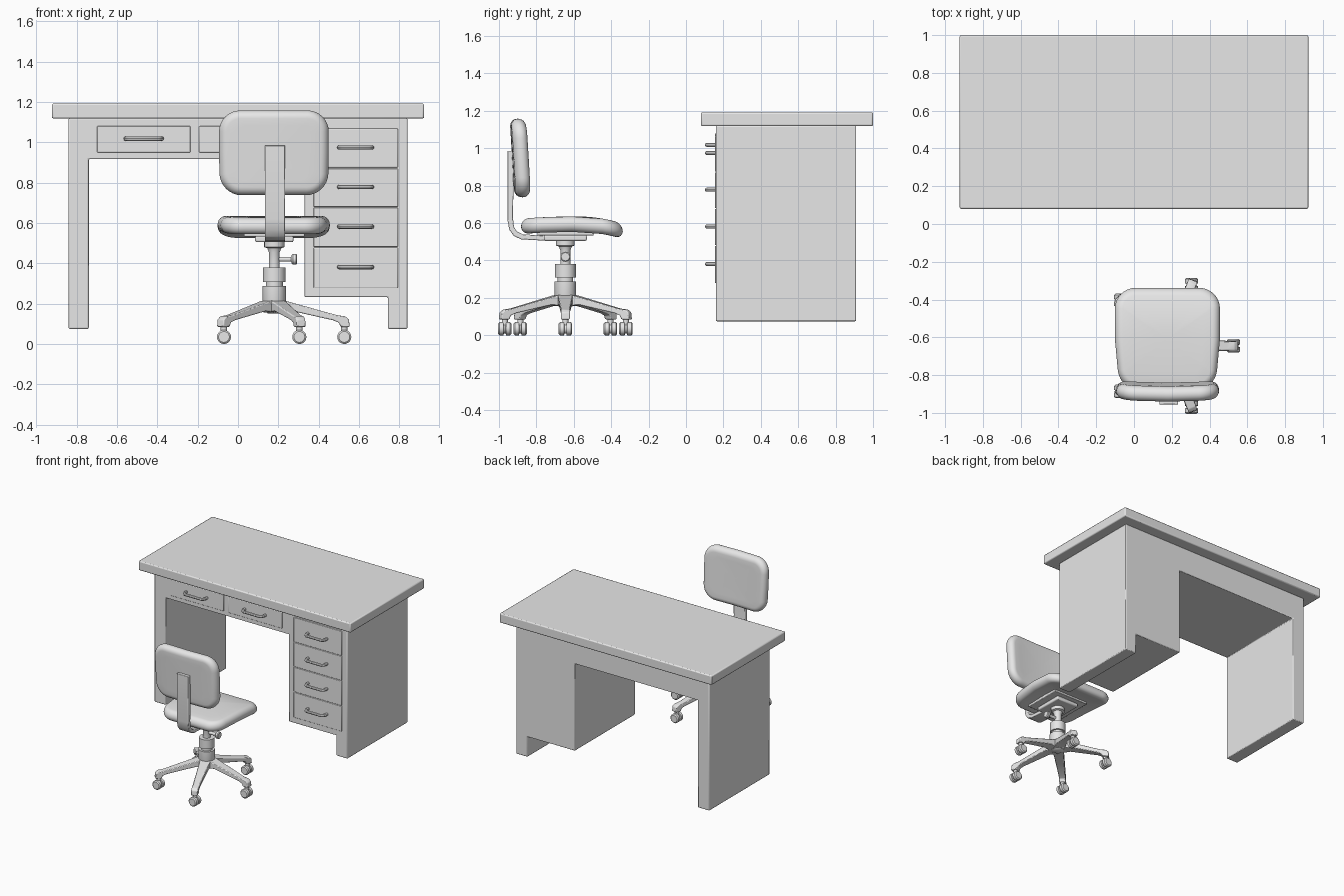
import bpy, bmesh, math
from mathutils import Vector

if "Cube" in bpy.data.objects:
    bpy.data.objects.remove(bpy.data.objects["Cube"])

grey = bpy.data.materials.new("plain grey")
grey.diffuse_color = (0.8, 0.8, 0.8, 1)
grey.use_nodes = True
grey.node_tree.nodes["Principled BSDF"].inputs["Base Color"].default_value = grey.diffuse_color
CX, CY = 0.18, -0.645          # chair column position


def finish(name, bm, bevel=0.0, smooth=True, segs=2):
    bmesh.ops.recalc_face_normals(bm, faces=bm.faces)
    me = bpy.data.meshes.new(name)
    bm.to_mesh(me)
    bm.free()
    me.materials.append(grey)
    ob = bpy.data.objects.new(name, me)
    bpy.context.collection.objects.link(ob)
    if bevel:
        m = ob.modifiers.new("bevel", 'BEVEL')
        m.width, m.segments, m.limit_method = bevel, segs, 'ANGLE'
    if smooth:
        bpy.ops.object.select_all(action='DESELECT')
        ob.select_set(True)
        bpy.context.view_layer.objects.active = ob
        bpy.ops.object.shade_smooth_by_angle(angle=math.radians(35))
    return ob


def box(name, x0, x1, y0, y1, z0, z1, bevel=0.0):
    bm = bmesh.new()
    bmesh.ops.create_cube(bm, size=1)
    for v in bm.verts:
        v.co = ((x0 + x1) / 2 + v.co.x * (x1 - x0), (y0 + y1) / 2 + v.co.y * (y1 - y0),
                (z0 + z1) / 2 + v.co.z * (z1 - z0))
    return finish(name, bm, bevel)


def sweep(name, pts, place, bevel=0.0):
    """Solid between two copies of a profile; place(a, b, side) gives the position."""
    bm = bmesh.new()
    sides = [[bm.verts.new(place(a, b, s)) for a, b in pts] for s in (-1, 1)]
    for s in sides:
        bm.faces.new(s)
    n = len(pts)
    for i in range(n):
        j = (i + 1) % n
        bm.faces.new((sides[0][i], sides[0][j], sides[1][j], sides[1][i]))
    return finish(name, bm, bevel)


def lathe(name, prof, origin, axis='Z', n=24):
    """Closed turned solid from (radius, height) pairs."""
    bm = bmesh.new()
    rings = []
    for r, h in prof:
        ring = []
        for i in range(n):
            t = 2 * math.pi * i / n
            c, s = r * math.cos(t), r * math.sin(t)
            p = {'Z': (c, s, h), 'X': (h, c, s), 'Y': (c, h, s)}[axis]
            ring.append(bm.verts.new(Vector(origin) + Vector(p)))
        rings.append(ring)
    for a, b in zip(rings, rings[1:]):
        for i in range(n):
            j = (i + 1) % n
            bm.faces.new((a[i], a[j], b[j], b[i]))
    bm.faces.new(rings[0])
    bm.faces.new(rings[-1])
    return finish(name, bm)


def cushion(name, hx, hy, corner, thick, shape):
    """Rounded-rectangle pad of stacked rings, bent by shape(u, v, h)."""
    r = thick / 2
    half = [(r * (1 - math.cos(a)), r * math.sin(a))
            for a in (math.radians(15 * k) for k in range(7))]
    prof = [(d, h, 1) for d, h in half]
    prof += [(r, r, s) for s in (0.8, 0.55, 0.3, 0.08)]
    prof = [(d, -h, s) for d, h, s in reversed(prof)] + prof[1:]
    bm = bmesh.new()
    rings = []
    for d, h, s in prof:
        c = corner - d
        ring = []
        for q, (sx, sy) in enumerate(((1, 1), (-1, 1), (-1, -1), (1, -1))):
            for k in range(9):
                t = math.pi / 2 * (q + k / 8)
                u = sx * (hx - corner) + c * math.cos(t)
                v = sy * (hy - corner) + c * math.sin(t)
                ring.append(bm.verts.new(shape(u * s, v * s, h)))
            # middle point of each straight side
            nx, ny = ((-1, 1), (-1, -1), (1, -1), (1, 1))[q]
            mid = (0, sy * (hy - d)) if q in (0, 2) else (sx * (hx - d), 0)
            ring.append(bm.verts.new(shape(mid[0] * s, mid[1] * s, h)))
        rings.append(ring)
    n = len(rings[0])
    for a, b in zip(rings, rings[1:]):
        for i in range(n):
            j = (i + 1) % n
            bm.faces.new((a[i], a[j], b[j], b[i]))
    bm.faces.new(rings[0])
    bm.faces.new(rings[-1])
    return finish(name, bm)


# --- Desk: top slab and a body profile pushed straight through ---
box("desk_top", -0.923, 0.923, 0.08, 1.0, 1.118, 1.192, 0.008)
body = [(-0.84, 1.12), (-0.84, 0.075), (-0.74, 0.075), (-0.74, 0.917), (0.33, 0.917),
        (0.33, 0.233), (0.743, 0.233), (0.743, 0.075), (0.84, 0.075), (0.84, 1.12)]
sweep("desk_body", body, lambda a, b, s: (a, 0.535 + s * 0.375, b), 0.006)

# --- Drawers with bow handles ---
drawers = [(-0.70, -0.235, 0.95, 1.08, 0.1), (-0.193, 0.274, 0.95, 1.08, 0.1)]
levels = [0.277, 0.48, 0.678, 0.873, 1.07]
drawers += [(0.374, 0.793, a + 0.002, b - 0.002, 0.092) for a, b in zip(levels, levels[1:])]
for i, (x0, x1, z0, z1, w) in enumerate(drawers, 1):
    box(f"drawer_{i}", x0, x1, 0.155, 0.18, z0, z1, 0.004)
    cu = bpy.data.curves.new("handle", 'CURVE')
    cu.dimensions, cu.bevel_depth, cu.bevel_resolution = '3D', 0.011, 2
    cu.use_fill_caps = True
    k = w - 0.011
    path = [(-k, 0.165), (-k, 0.135), (-k * 0.93, 0.119), (-k * 0.8, 0.111)]
    path += [(-x, y) for x, y in reversed(path)]
    sp = cu.splines.new('POLY')
    sp.points.add(len(path) - 1)
    for p, (x, y) in zip(sp.points, path):
        p.co = ((x0 + x1) / 2 + x, y, (z0 + z1) / 2 + 0.003, 1)
    tmp = bpy.data.objects.new("handle_path", cu)
    bpy.context.collection.objects.link(tmp)
    bpy.context.view_layer.update()
    me = bpy.data.meshes.new_from_object(tmp.evaluated_get(bpy.context.evaluated_depsgraph_get()))
    bpy.data.objects.remove(tmp)
    bm = bmesh.new()
    bm.from_mesh(me)
    finish(f"drawer_handle_{i}", bm)

# --- Chair base: five legs with twin-wheel casters ---
leg = [(0.02, 0.155), (0.02, 0.218), (0.06, 0.213), (0.31, 0.143), (0.352, 0.137),
       (0.37, 0.122), (0.374, 0.085), (0.328, 0.085), (0.32, 0.106), (0.29, 0.118), (0.09, 0.163)]
for i, deg in enumerate((0, 69, 136, -136, -69), 1):
    t = math.radians(deg)
    c, s = math.cos(t), math.sin(t)

    def place(a, b, side):
        w = side * (0.042 - 0.018 * min(a / 0.3, 1))
        return (CX + a * c - w * s, CY + a * s + w * c, b)
    sweep(f"base_leg_{i}", leg, place, 0.005)
    ox, oy = CX + 0.347 * c, CY + 0.347 * s
    lathe(f"caster_stem_{i}", [(0.016, 0.04), (0.016, 0.09)], (ox, oy, 0), n=12)
    lathe(f"caster_wheels_{i}", [(0.027, -0.036), (0.035, -0.029), (0.035, -0.007), (0.026, -0.005),
                                 (0.026, 0.005), (0.035, 0.007), (0.035, 0.029), (0.027, 0.036)],
          (ox, oy, 0.035), 'Y', 20)

# --- Column, height knob and under-seat mount ---
lathe("column", [(0.03, 0.15), (0.045, 0.16), (0.058, 0.213), (0.058, 0.287), (0.042, 0.287),
                 (0.042, 0.308), (0.056, 0.308), (0.056, 0.38), (0.027, 0.38), (0.027, 0.455),
                 (0.035, 0.475), (0.05, 0.48), (0.05, 0.515)], (CX, CY, 0))
lathe("height_knob", [(0.012, 0.0), (0.012, 0.083), (0.022, 0.087), (0.027, 0.093),
                      (0.027, 0.108), (0.022, 0.113)], (CX, CY, 0.42), 'X', 16)
box("seat_mount", CX - 0.095, CX + 0.095, CY - 0.115, CY + 0.115, 0.505, 0.535, 0.008)
box("seat_pan", CX - 0.15, CX + 0.15, CY - 0.15, CY + 0.15, 0.533, 0.56, 0.004)

# --- Seat: rounded pad narrowing to the rear, front edge rolling down ---
def seat_shape(u, v, h):
    taper = 1 - 0.09 * max(0, -v / 0.27)
    drop = 0.6 * max(0, v - 0.06) ** 2 + 0.05 * max(0, v - 0.06)
    rear = 0.012 * max(0, -v / 0.27) ** 2
    return (0.177 + u * taper, -0.61 + v, 0.594 + h - drop - rear)


cushion("seat", 0.278, 0.272, 0.11, 0.082, seat_shape)

# --- Backrest: upright pad leaning back, gently hollowed ---
def back_shape(u, v, h):
    wide = 1 - 0.03 * max(0, -v / 0.21) ** 2
    return (0.178 + u * wide, -0.89 + h - 0.06 * v + 0.012 * (u / 0.27) ** 2, 0.948 + v)


cushion("backrest", 0.272, 0.21, 0.105, 0.08, back_shape)

# --- Bent strip carrying the backrest ---
strip = [(-0.955, 0.985), (-0.955, 0.62), (-0.945, 0.565), (-0.92, 0.53), (-0.88, 0.513), (-0.74, 0.505),
         (-0.74, 0.532), (-0.875, 0.54), (-0.905, 0.555), (-0.92, 0.58), (-0.925, 0.625), (-0.92, 0.985)]
sweep("back_support", strip, lambda a, b, s: (CX + 0.004 + s * 0.05, a, b), 0.004)
